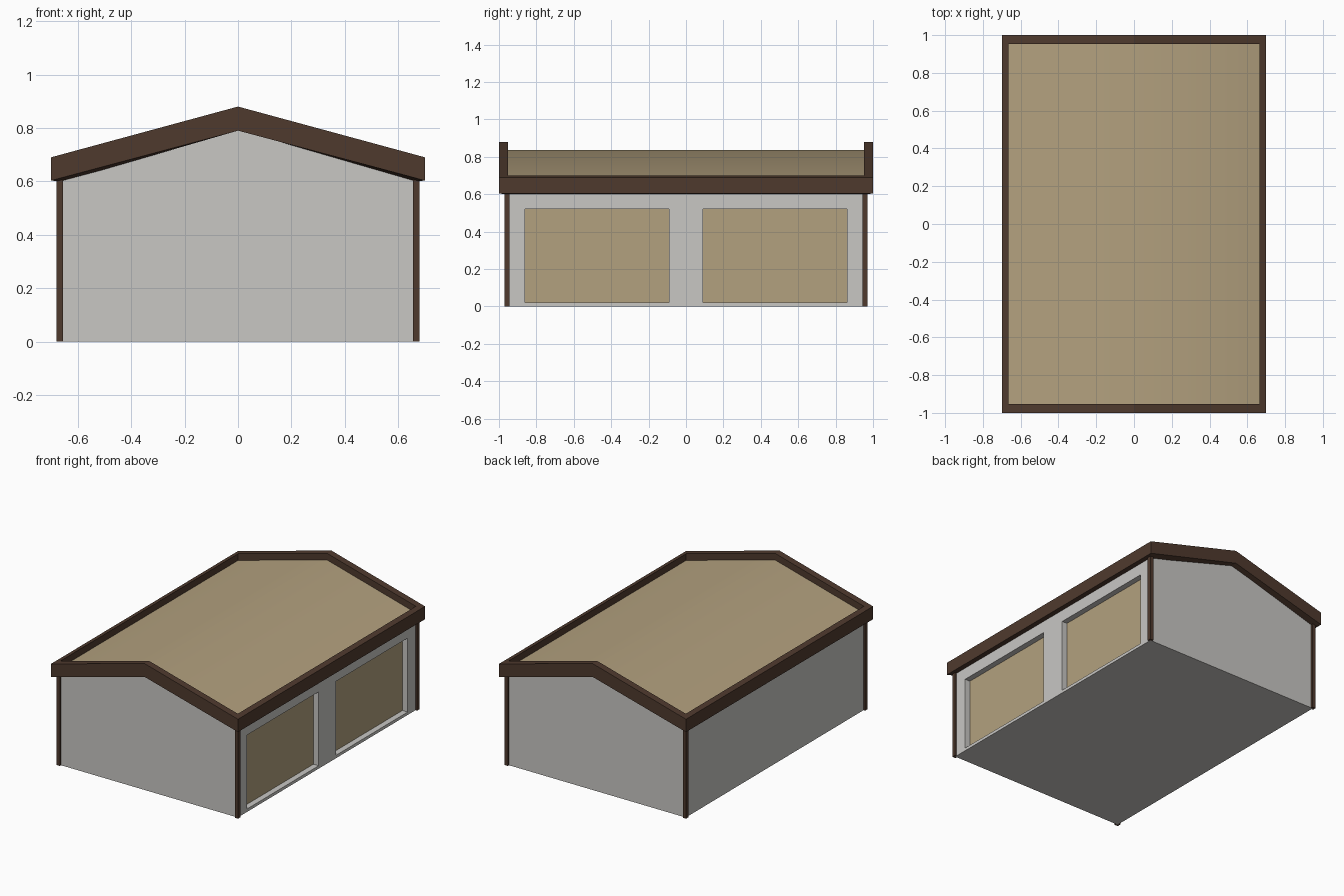
import bpy, bmesh

if "Cube" in bpy.data.objects:
    bpy.data.objects.remove(bpy.data.objects["Cube"])

def material(name, rgb):
    m = bpy.data.materials.new(name)
    m.diffuse_color = (*rgb, 1)
    m.use_nodes = True
    m.node_tree.nodes["Principled BSDF"].inputs["Base Color"].default_value = m.diffuse_color
    return m

GREY = material("pale grey wall", (0.58, 0.57, 0.55))
BROWN = material("dark brown trim", (0.078, 0.042, 0.027))
TAN = material("tan panel", (0.45, 0.355, 0.21))
SLOPE = 0.19 / 0.7

def make(name, verts, faces, mat, smooth=False):
    bm = bmesh.new()
    vs = [bm.verts.new(v) for v in verts]
    for f in faces:
        bm.faces.new([vs[i] for i in f]).smooth = smooth
    bmesh.ops.recalc_face_normals(bm, faces=bm.faces)
    me = bpy.data.meshes.new(name)
    bm.to_mesh(me)
    bm.free()
    me.materials.append(mat)
    ob = bpy.data.objects.new(name, me)
    bpy.context.collection.objects.link(ob)
    return ob

def box(name, x0, x1, y0, y1, z0, z1, mat):
    v = [(x, y, z) for x in (x0, x1) for y in (y0, y1) for z in (z0, z1)]
    f = [(0, 1, 3, 2), (4, 6, 7, 5), (0, 4, 5, 1), (2, 3, 7, 6), (0, 2, 6, 4), (1, 5, 7, 3)]
    return make(name, v, f, mat)

# gabled wall body
W, L = 0.668, 0.957
prof = [(-W, 0), (W, 0), (W, 0.61), (0, 0.795), (-W, 0.61)]
verts = [(x, y, z) for y in (-L, L) for x, z in prof]
faces = [tuple(range(5)), tuple(range(5, 10))]
faces += [(i, (i + 1) % 5, (i + 1) % 5 + 5, i + 5) for i in range(5)]
walls = make("walls", verts, faces, GREY)

# two recessed openings on the right side, each with a tan panel
for s, side in ((-1, "front"), (1, "back")):
    y0, y1 = sorted((s * 0.092, s * 0.86))
    cutter = box("opening_cutter", W - 0.042, 0.8, y0, y1, 0.02, 0.52, GREY)
    cutter.hide_render = True
    mod = walls.modifiers.new("opening", 'BOOLEAN')
    mod.operation, mod.solver, mod.object = 'DIFFERENCE', 'EXACT', cutter
    bpy.context.view_layer.objects.active = walls
    bpy.ops.object.modifier_apply(modifier=mod.name)
    bpy.data.objects.remove(cutter)
    box(side + "_door_panel", W - 0.044, W - 0.039, y0, y1, 0.02, 0.52, TAN)

# corner posts
for sx, nx in ((-1, "left"), (1, "right")):
    for sy, ny in ((-1, "front"), (1, "back")):
        x0, x1 = sorted((sx * 0.655, sx * 0.68))
        y0, y1 = sorted((sy * 0.945, sy * 0.97))
        box(f"{ny}_{nx}_post", x0, x1, y0, y1, 0, 0.61, BROWN)

# roof trim: closed cross-section swept round the six-point gable outline
def ring(x, y, ridge, eave=None):
    e = ridge - x * SLOPE if eave is None else eave
    return [(-x, -y, e), (0, -y, ridge), (x, -y, e), (x, y, e), (0, y, ridge), (-x, y, e)]

rings = [ring(0.655, 0.945, 0.79, 0.6), ring(0.7, 1, 0.79, 0.603), ring(0.7, 1, 0.88),
         ring(0.665, 0.952, 0.88), ring(0.665, 0.952, 0.81)]
n = len(rings)
faces = [(r * 6 + i, r * 6 + (i + 1) % 6, (r + 1) % n * 6 + (i + 1) % 6, (r + 1) % n * 6 + i)
         for r in range(n) for i in range(6)]
make("roof_trim", sum(rings, []), faces, BROWN)

# sunken roof, shaded smoothly across the ridge
roof = make("roof", ring(0.668, 0.955, 0.835), [(0, 1, 4, 5), (1, 2, 3, 4)], TAN, True)
if roof.data.polygons[0].normal.z < 0:
    roof.data.flip_normals()
